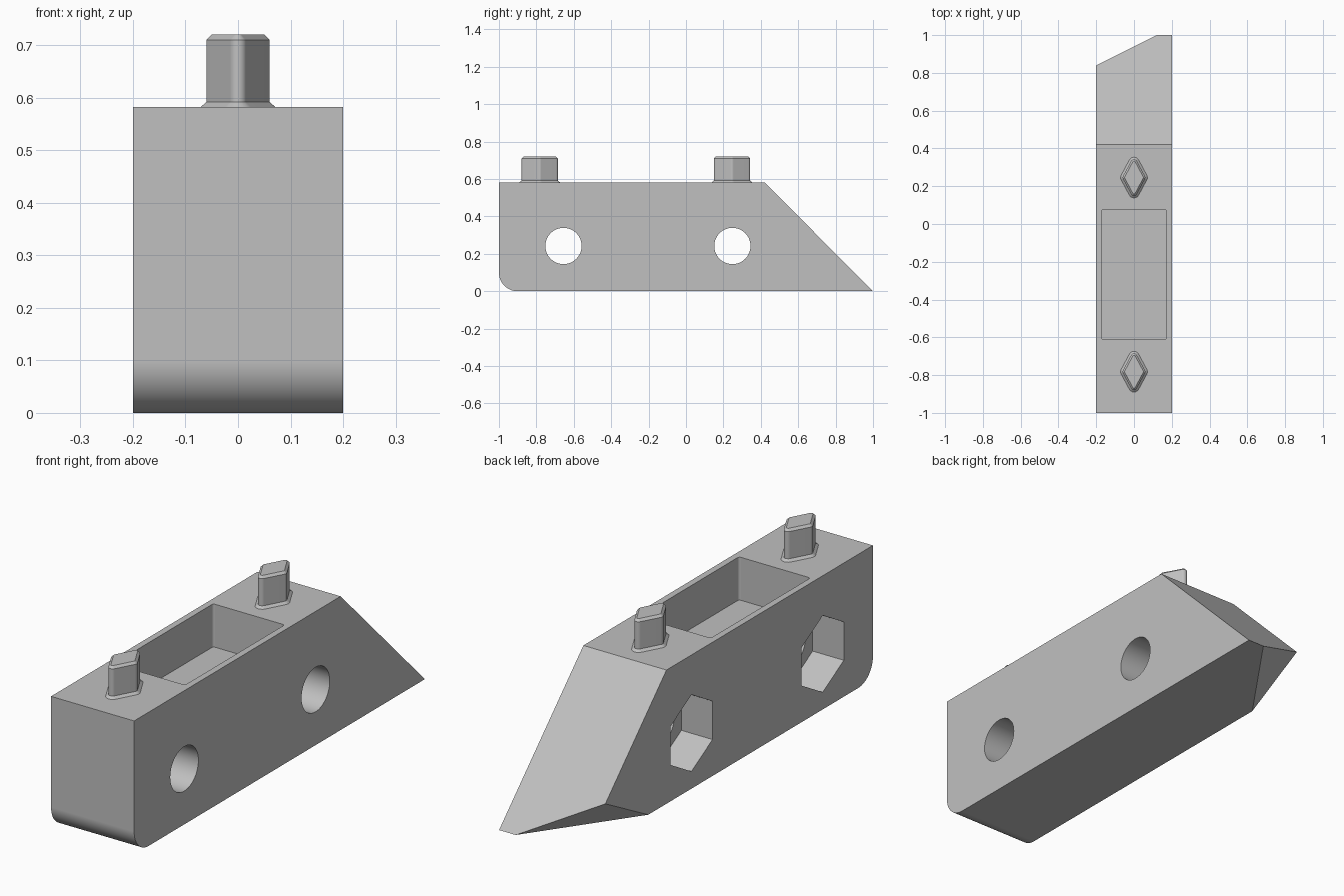
import bpy, bmesh, math
from mathutils import Vector

if "Cube" in bpy.data.objects:
    bpy.data.objects.remove(bpy.data.objects["Cube"], do_unlink=True)

grey = bpy.data.materials.new("plain grey")
grey.use_nodes = True
grey.diffuse_color = (0.53, 0.53, 0.53, 1)
grey.node_tree.nodes["Principled BSDF"].inputs["Base Color"].default_value = grey.diffuse_color

WIDTH, HEIGHT = 0.4, 0.582
HOLES = (-0.655, 0.248)
HOLE_Z = 0.242


def round_outline(corners, radius, steps=6):
    """Counter-clockwise convex outline grown by radius with round corners."""
    pts = [Vector(c) for c in corners]
    out = []
    for i, p in enumerate(pts):
        e1, e2 = p - pts[i - 1], pts[(i + 1) % len(pts)] - p
        a1 = math.atan2(-e1.x, e1.y)
        a1 = math.atan2(e1.y, e1.x) - math.pi / 2
        turn = (math.atan2(e2.y, e2.x) - math.pi / 2 - a1) % math.tau
        for k in range(steps + 1):
            a = a1 + turn * k / steps
            out.append((p.x + radius * math.cos(a), p.y + radius * math.sin(a)))
    return out


def circle(cu, cv, radius, count):
    angles = [math.tau * k / count + math.pi / 2 for k in range(count)]
    return [(cu + radius * math.cos(a), cv + radius * math.sin(a)) for a in angles]


def loft(name, rings, axis):
    """Skin equal-length outlines placed at given positions along an axis."""
    bm = bmesh.new()
    loops = []
    for pos, outline in rings:
        place = (lambda u, v: (pos, u, v)) if axis == "X" else (lambda u, v: (u, v, pos))
        loops.append([bm.verts.new(place(u, v)) for u, v in outline])
    for a, b in zip(loops, loops[1:]):
        for i in range(len(a)):
            j = (i + 1) % len(a)
            bm.faces.new((a[i], a[j], b[j], b[i]))
    bm.faces.new(loops[0][::-1])
    bm.faces.new(loops[-1])
    bmesh.ops.recalc_face_normals(bm, faces=bm.faces)
    mesh = bpy.data.meshes.new(name)
    bm.to_mesh(mesh)
    bm.free()
    mesh.materials.append(grey)
    obj = bpy.data.objects.new(name, mesh)
    bpy.context.collection.objects.link(obj)
    return obj


def activate(obj):
    bpy.ops.object.select_all(action="DESELECT")
    obj.select_set(True)
    bpy.context.view_layer.objects.active = obj


def cut(obj, cutter):
    mod = obj.modifiers.new("cut", "BOOLEAN")
    mod.operation, mod.solver, mod.object = "DIFFERENCE", "EXACT", cutter
    activate(obj)
    bpy.ops.object.modifier_apply(modifier=mod.name)
    bpy.data.objects.remove(cutter, do_unlink=True)


def smooth(obj):
    activate(obj)
    bpy.ops.object.shade_smooth_by_angle(angle=math.radians(25))
    mod = obj.modifiers.new("even shading", "WEIGHTED_NORMAL")
    mod.keep_sharp = True


# Body: side profile with a sloped back and a rounded lower front edge
arc = [(-0.9 - 0.1 * math.sin(t), 0.1 - 0.1 * math.cos(t))
       for t in (math.pi / 2 * k / 20 for k in range(20, -1, -1))]
profile = arc + [(1, 0), (0.42, HEIGHT), (-1, HEIGHT)]
body = loft("body", [(-WIDTH / 2, profile), (WIDTH / 2, profile)], "X")

# Undercut corner at the tip
a, b, c = Vector((0.12, 1, 0)), Vector((-0.2, 0.84, 0.16)), Vector((-0.2, 0.545, 0))
normal = (b - a).cross(c - a)
if normal.y < 0:
    normal.negate()
bm = bmesh.new()
bm.from_mesh(body.data)
cutting = bmesh.ops.bisect_plane(bm, geom=bm.verts[:] + bm.edges[:] + bm.faces[:], dist=1e-5,
                                 plane_co=a, plane_no=normal, clear_outer=True)
bmesh.ops.holes_fill(bm, edges=[e for e in bm.edges if e.is_boundary], sides=0)
bmesh.ops.recalc_face_normals(bm, faces=bm.faces)
bm.to_mesh(body.data)
bm.free()

# Bolt holes with hexagonal nut recesses on one side
for y in HOLES:
    bolt = circle(y, HOLE_Z, 0.097, 48)
    cut(body, loft("bolt_cutter", [(-0.3, bolt), (0.3, bolt)], "X"))
    nut = circle(y, HOLE_Z, 0.167, 6)
    cut(body, loft("nut_cutter", [(-0.3, nut), (-0.05, nut)], "X"))

# Pocket in the top
x, y0, y1 = 0.162, -0.6, 0.065
pocket = round_outline([(-x, y0), (x, y0), (x, y1), (-x, y1)], 0.01)
cut(body, loft("pocket_cutter", [(HEIGHT - 0.187, pocket), (HEIGHT + 0.1, pocket)], "Z"))
smooth(body)


# Diamond locating pegs with a flared foot and a bevelled top
def diamond(cy, grow):
    corners = [(0.043, cy), (0, cy + 0.08), (-0.043, cy), (0, cy - 0.08)]
    return round_outline(corners, 0.017 + grow)


for name, cy in (("front_peg", -0.782), ("back_peg", 0.246)):
    steps = ((HEIGHT - 0.005, 0.011), (HEIGHT, 0.011), (0.592, 0),
             (0.71, 0), (0.72, -0.01))
    smooth(loft(name, [(z, diamond(cy, g)) for z, g in steps], "Z"))
